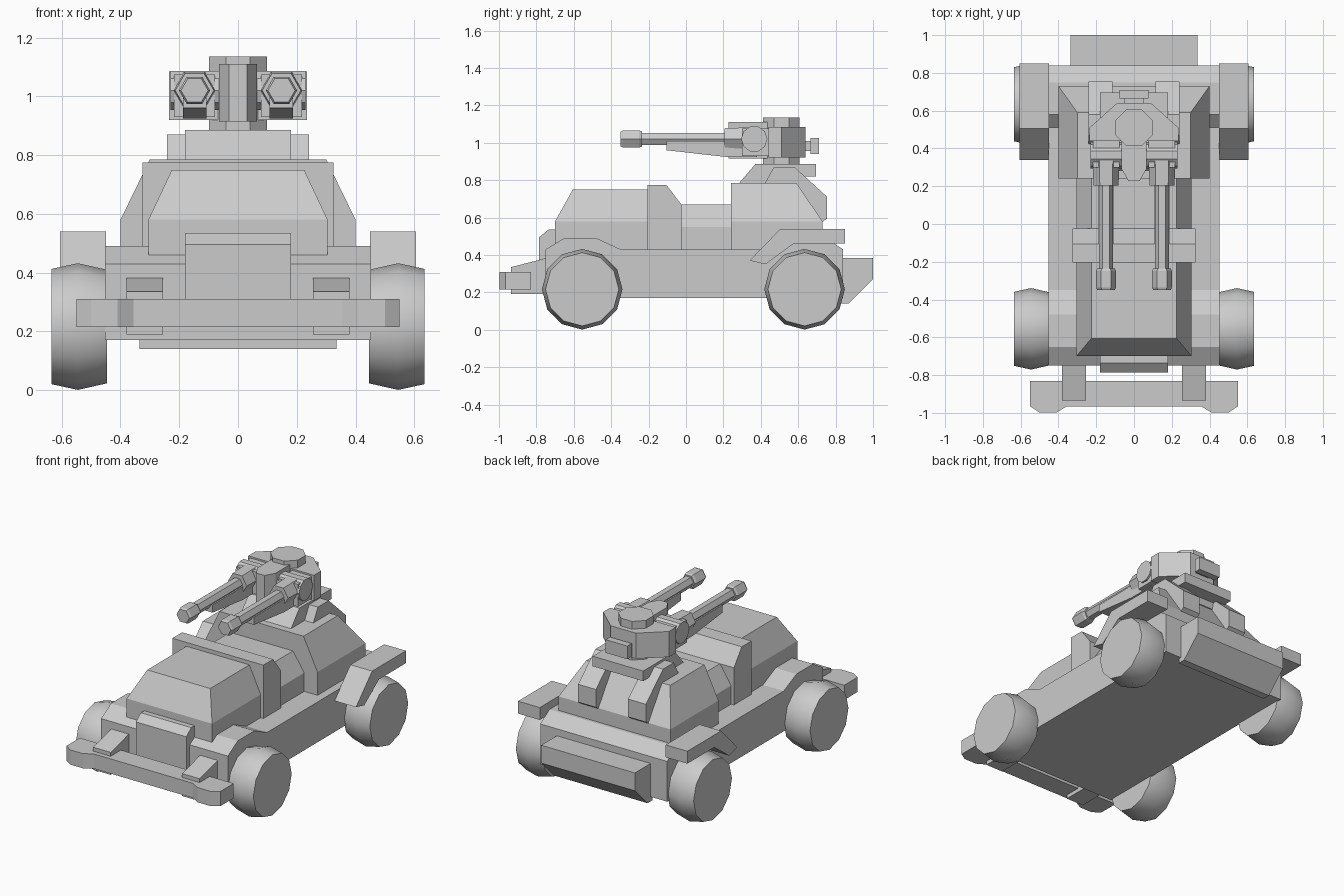
import bpy, bmesh, math

if "Cube" in bpy.data.objects:
    bpy.data.objects.remove(bpy.data.objects["Cube"])


def finish(name, bm, smooth=None):
    bmesh.ops.recalc_face_normals(bm, faces=bm.faces)
    me = bpy.data.meshes.new(name)
    bm.to_mesh(me)
    bm.free()
    ob = bpy.data.objects.new(name, me)
    bpy.context.collection.objects.link(ob)
    if smooth:
        bpy.ops.object.select_all(action='DESELECT')
        ob.select_set(True)
        bpy.context.view_layer.objects.active = ob
        bpy.ops.object.shade_smooth_by_angle(angle=math.radians(smooth))
    return ob


def stack(name, rings, smooth=None):
    """Skin a list of equal-length point rings and cap both ends."""
    bm = bmesh.new()
    vs = [[bm.verts.new(p) for p in r] for r in rings]
    n = len(rings[0])
    for a, b in zip(vs, vs[1:]):
        for i in range(n):
            j = (i + 1) % n
            bm.faces.new((a[i], a[j], b[j], b[i]))
    bm.faces.new(vs[0])
    bm.faces.new(vs[-1])
    return finish(name, bm, smooth)


def side(name, pts, x0, x1):
    """Side profile (y, z) extruded along x."""
    return stack(name, [[(x, y, z) for y, z in pts] for x in (x0, x1)])


def plan(name, half, z0, z1):
    """Half outline (x, y), mirrored in x, extruded along z."""
    pts = half + [(-x, y) for x, y in reversed(half)]
    return stack(name, [[(x, y, z) for x, y in pts] for z in (z0, z1)])


def box(name, x0, x1, y0, y1, z0, z1):
    return side(name, [(y0, z0), (y1, z0), (y1, z1), (y0, z1)], x0, x1)


def tiers(name, levels):
    """Stacked rectangles: (z, half width, y front, y back)."""
    return stack(name, [[(-w, a, z), (w, a, z), (w, b, z), (-w, b, z)] for z, w, a, b in levels])


def rod(name, axis, c, sections, n, phase=0.0, smooth=None):
    """n-sided lathe along an axis; sections are (position, radius)."""
    rings = []
    for t, r in sections:
        ring = []
        for i in range(n):
            a = 2 * math.pi * i / n + phase
            u, v = c[0] + r * math.cos(a), c[1] + r * math.sin(a)
            ring.append({'X': (t, u, v), 'Y': (u, t, v), 'Z': (u, v, t)}[axis])
        rings.append(ring)
    return stack(name, rings, smooth)


# hull with raised wheel humps
side("hull", [(-.75, .17), (.84, .17), (.84, .43), (.75, .49), (.58, .49), (.51, .43),
              (-.35, .43), (-.48, .49), (-.65, .49), (-.75, .43)], -.453, .453)
# bonnet, open middle section, crossbar and rear cabin
tiers("bonnet", [(.42, .305, -.7, -.15), (.58, .305, -.7, -.15), (.75, .225, -.605, -.15)])
tiers("middle_deck", [(.42, .305, -.1, .3), (.55, .305, -.1, .3), (.67, .225, -.1, .3)])
side("crossbar", [(-.205, .42), (-.025, .42), (-.025, .67), (-.105, .775), (-.205, .775)], -.325, .325)
tiers("rear_cabin", [(.42, .4, .24, .73), (.58, .4, .24, .73), (.785, .3, .24, .59)])
# nose grille, front bumper and rear stowage box
side("grille", [(-.785, .25), (-.68, .25), (-.68, .535), (-.735, .535), (-.785, .495)], -.18, .18)
plan("front_bumper", [(.55, -.83), (.55, -.965), (.5, -.998), (.41, -.998), (.355, -.965)], .215, .31)
side("rear_box", [(.82, .14), (.87, .14), (1, .27), (1, .385), (.82, .385)], -.335, .335)

# turret base, octagonal column, body, nose and rear sight box
side("turret_base", [(.28, .78), (.6, .78), (.61, .82), (.695, .82), (.695, .885), (.37, .885)], -.18, .18)
rod("turret_column", 'Z', (0, .51), [(.88, .106), (1.135, .106)], 8, math.pi / 8)
plan("turret_body", [(.235, .44), (.235, .51), (.09, .64), ], .92, 1.085)
plan("turret_nose", [(.065, .5), (.065, .29), (.03, .228)], .915, 1.11)
box("sight_neck", -.05, .05, .62, .68, .955, 1.01)
box("sight_box", -.078, .078, .665, .71, .94, 1.025)
rod("trunnion", 'X', (.365, 1.02), [(-.23, .07), (.23, .07)], 10)

for s, tag in ((1, "right"), (-1, "left")):
    # crowned wheels
    for y, end in ((-.555, "front"), (.634, "rear")):
        rod(f"{end}_wheel_{tag}", 'X', (y, .2165),
            [(s * .445, .193), (s * .545, .2155), (s * .635, .196)], 12, 0, 40)
    # rear mudguards and bumper brackets
    side(f"mudguard_{tag}", [(.34, .37), (.505, .54), (.85, .54), (.85, .46), (.575, .46), (.425, .35)],
         s * .45, s * .605)
    side(f"bumper_bracket_{tag}", [(-.935, .19), (-.74, .19), (-.74, .385), (-.935, .335)], s * .255, s * .38)
    # struts down the cabin back
    side(f"turret_strut_{tag}", [(.42, .78), (.47, .87), (.58, .87), (.755, .71), (.755, .595), (.72, .57),
                                 (.57, .78)], s * .115, s * .242)
    # twin guns
    gx = s * .148
    rod(f"gun_barrel_{tag}", 'Y', (gx, 1.02), [(-.25, .037), (.25, .037)], 6)
    rod(f"gun_muzzle_{tag}", 'Y', (gx, 1.02), [(-.35, .046), (-.335, .053), (-.25, .053), (-.235, .046)], 6)
    rod(f"gun_collar_{tag}", 'Y', (gx, 1.02), [(.205, .066), (.34, .072)], 6)
    side(f"gun_cradle_{tag}", [(-.105, 1.01), (-.105, .96), (.205, .925), (.38, .925), (.38, 1.01)],
         gx - .04, gx + .04)
    box(f"gun_receiver_{tag}", gx - .07, gx + .07, .3, .46, .93, 1.075)
